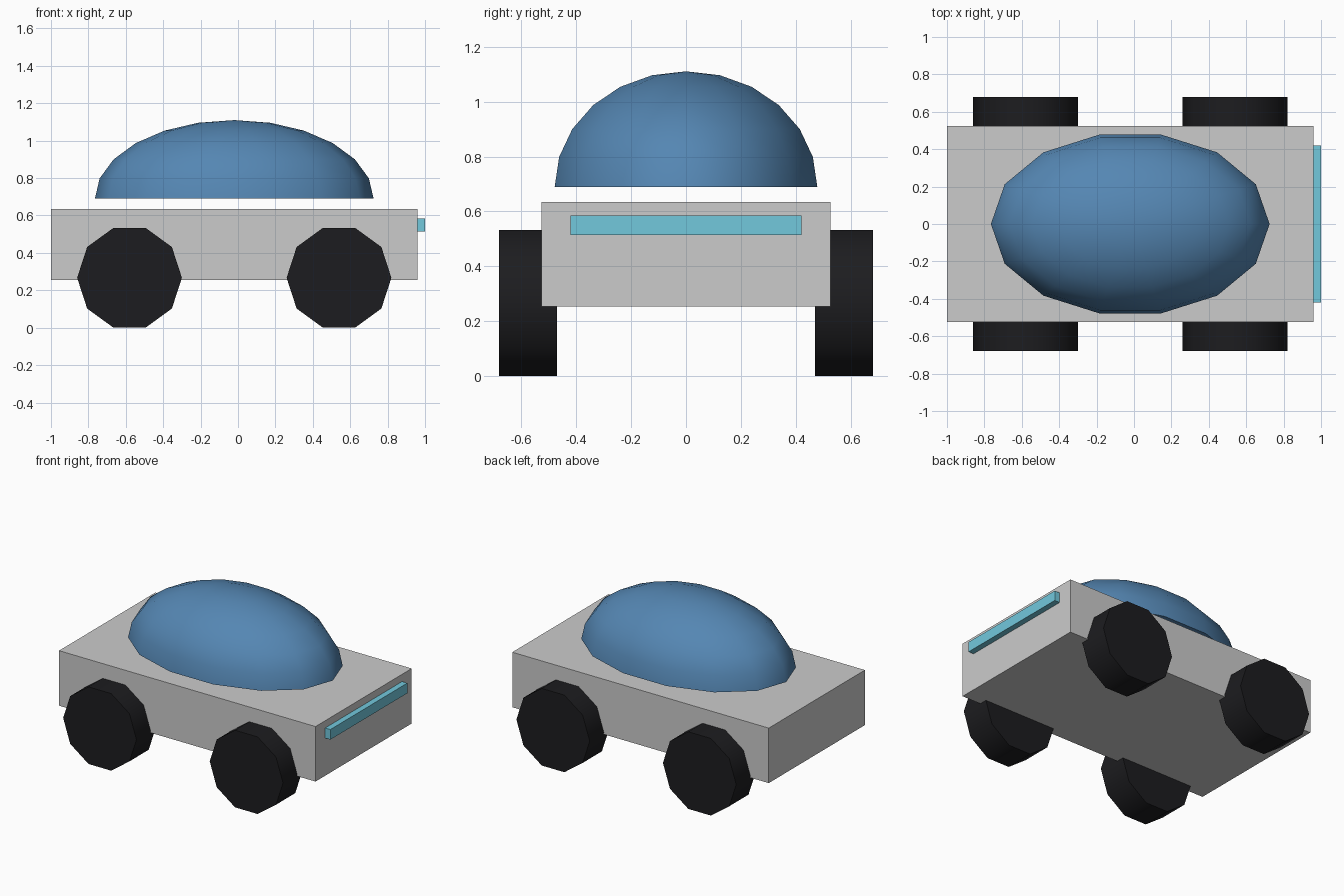
import bpy, bmesh
from math import radians, pi
from mathutils import Matrix

if "Cube" in bpy.data.objects:
    bpy.data.objects.remove(bpy.data.objects["Cube"])


def material(name, rgb):
    mat = bpy.data.materials.new(name)
    mat.diffuse_color = (*rgb, 1.0)
    mat.use_nodes = True
    mat.node_tree.nodes["Principled BSDF"].inputs["Base Color"].default_value = mat.diffuse_color
    return mat


def add_object(name, bm, mat=None, smooth=False):
    bmesh.ops.recalc_face_normals(bm, faces=bm.faces)
    mesh = bpy.data.meshes.new(name)
    bm.to_mesh(mesh)
    bm.free()
    obj = bpy.data.objects.new(name, mesh)
    bpy.context.collection.objects.link(obj)
    if mat:
        mesh.materials.append(mat)
    if smooth:
        bpy.ops.object.select_all(action='DESELECT')
        bpy.context.view_layer.objects.active = obj
        obj.select_set(True)
        bpy.ops.object.shade_smooth_by_angle(angle=radians(40))
    return obj


def box(name, x, y, z, mat=None):
    # Box from its (min, max) range on each axis
    bm = bmesh.new()
    size = [r[1] - r[0] for r in (x, y, z)]
    centre = [(r[0] + r[1]) / 2 for r in (x, y, z)]
    bmesh.ops.create_cube(
        bm, size=1, matrix=Matrix.Translation(centre) @ Matrix.Diagonal((*size, 1)))
    return add_object(name, bm, mat)


def wheel(name, x, side, mat):
    # Ten-sided wheel with a flat resting on the ground
    bm = bmesh.new()
    place = Matrix.Translation((x, side * 0.575, 0.267)) @ Matrix.Rotation(pi / 2, 4, 'X')
    # Turn a corner onto the x axis
    place = place @ Matrix.Rotation(pi / 2, 4, 'Z')
    bmesh.ops.create_cone(bm, cap_ends=True, segments=10, radius1=0.28,
                          radius2=0.28, depth=0.21, matrix=place)
    return add_object(name, bm, mat, smooth=True)


def dome(name, centre, radii, mat):
    # Upper half of a stretched sphere, closed underneath
    bm = bmesh.new()
    bmesh.ops.create_uvsphere(bm, u_segments=14, v_segments=12, radius=1)
    lower = [v for v in bm.verts if v.co.z < -0.01]
    bmesh.ops.delete(bm, geom=lower, context='VERTS')
    # Turn a corner onto the x axis
    first = max((v for v in bm.verts if abs(v.co.z) < 0.01), key=lambda v: v.co.x)
    turn = Matrix.Rotation(-first.co.xy.angle_signed((1, 0)) * -1, 4, 'Z')
    bmesh.ops.holes_fill(bm, edges=[e for e in bm.edges if e.is_boundary], sides=0)
    bm.transform(Matrix.Translation(centre) @ Matrix.Diagonal((*radii, 1)) @ turn)
    return add_object(name, bm, mat, smooth=True)


rubber = material("rubber", (0.012, 0.012, 0.014))
blue = material("blue", (0.09, 0.24, 0.45))
cyan = material("cyan", (0.17, 0.58, 0.72))

# Body and light bar at the nose
box("body", (-1.0, 0.96), (-0.525, 0.525), (0.255, 0.635))
box("light_bar", (0.96, 1.0), (-0.42, 0.42), (0.515, 0.585), cyan)

# Cabin dome hovering just above the body
dome("cabin_dome", (-0.02, 0, 0.69), (0.745, 0.49, 0.42), blue)

# Wheels
for end, x in (("rear", -0.58), ("front", 0.54)):
    for label, side in (("right", -1), ("left", 1)):
        wheel(f"{end}_{label}_wheel", x, side, rubber)
